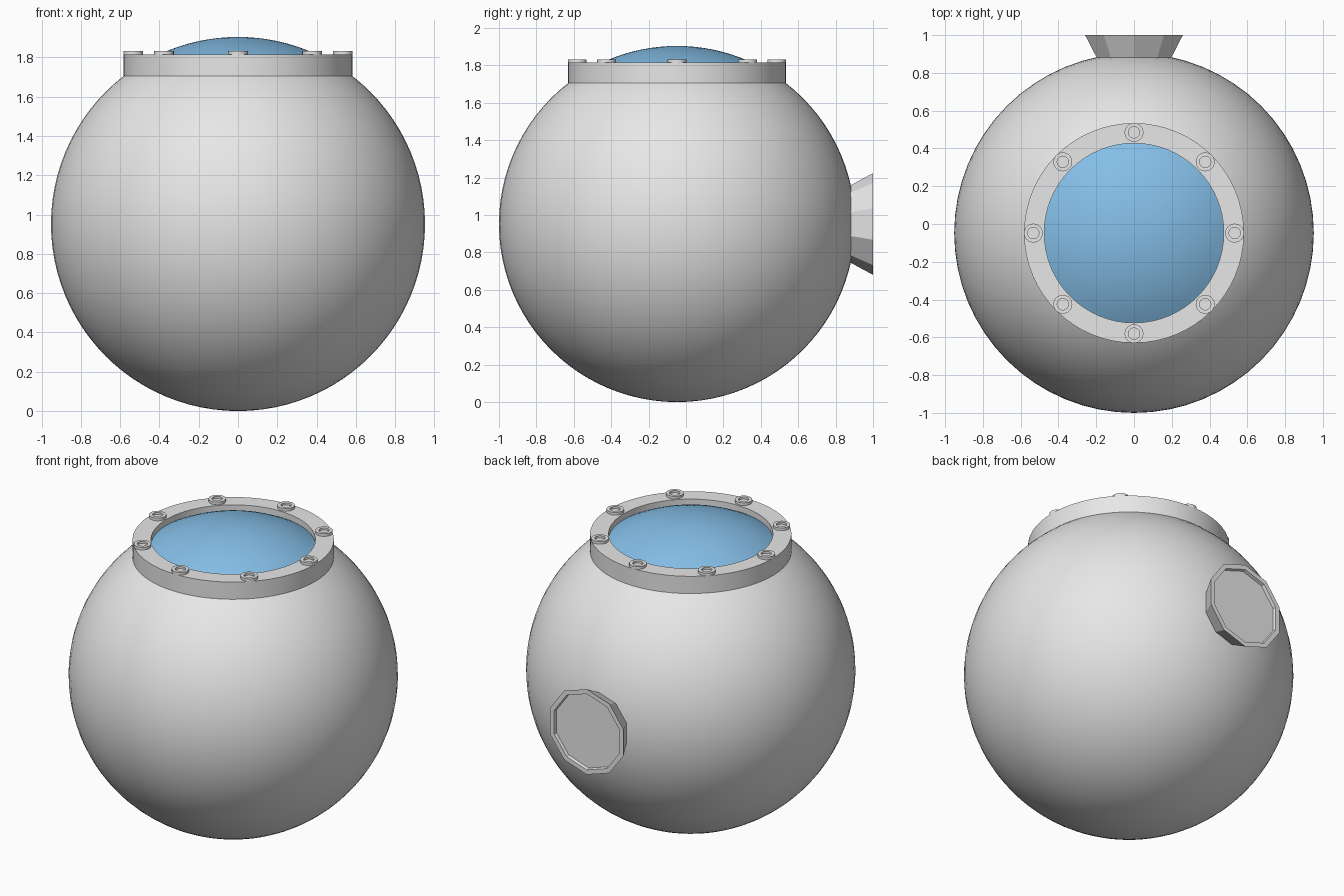
import bpy, bmesh
from math import sin, cos, pi, sqrt, asin, radians
from mathutils import Matrix, Vector

if "Cube" in bpy.data.objects:
    bpy.data.objects.remove(bpy.data.objects["Cube"], do_unlink=True)


def material(name, rgb):
    m = bpy.data.materials.new(name)
    m.use_nodes = True
    m.diffuse_color = (*rgb, 1)
    m.node_tree.nodes["Principled BSDF"].inputs["Base Color"].default_value = (*rgb, 1)
    return m


GREY = material("light grey metal", (0.8, 0.8, 0.8))
BLUE = material("blue glass", (0.27, 0.6, 0.93))

R = 0.952                           # shell radius
CENTRE = Vector((0, -0.048, R))     # shell centre
WINDOW = 0.475                      # window radius


def lathe(name, profile, segments, mat, matrix, smooth=None):
    """Spin a (radius, height) profile around local z."""
    bm = bmesh.new()
    verts = [bm.verts.new((r, 0, h)) for r, h in profile]
    edges = [bm.edges.new(pair) for pair in zip(verts, verts[1:])]
    bmesh.ops.spin(bm, geom=verts + edges, cent=(0, 0, 0), axis=(0, 0, 1),
                   angle=2 * pi, steps=segments, use_duplicate=False)
    bmesh.ops.remove_doubles(bm, verts=bm.verts, dist=1e-5)
    bmesh.ops.recalc_face_normals(bm, faces=bm.faces)
    mesh = bpy.data.meshes.new(name)
    bm.to_mesh(mesh)
    bm.free()
    mesh.materials.append(mat)
    obj = bpy.data.objects.new(name, mesh)
    obj.matrix_world = matrix
    bpy.context.collection.objects.link(obj)
    if smooth:
        bpy.ops.object.select_all(action='DESELECT')
        obj.select_set(True)
        bpy.context.view_layer.objects.active = obj
        bpy.ops.object.shade_smooth_by_angle(angle=radians(smooth))
    return obj


def arc(start, end, steps):
    """Shell profile between two angles measured from the top."""
    angles = [start + (end - start) * i / steps for i in range(steps + 1)]
    return [(R * sin(a), R * cos(a)) for a in angles]


at_centre = Matrix.Translation(CENTRE)
rim = asin(WINDOW / R)

# Round shell with the window cap continuing its curve
lathe("shell", arc(rim, pi, 40), 64, GREY, at_centre, 40)
glass = lathe("window_glass", arc(0, rim, 10), 64, BLUE, at_centre, 40)
if glass.data.polygons[0].normal.z < 0:
    glass.data.flip_normals()

# Flat flange around the window
top = 1.815 - R
lathe("window_flange",
      [(0.582, 1.70 - R), (0.582, top), (WINDOW, top), (WINDOW, 1.76 - R),
       (0.582, 1.70 - R)], 64, GREY, at_centre, 30)

# Eight hollow-headed bolts on the flange
for i in range(8):
    a = i * pi / 4
    spot = CENTRE + Vector((0.533 * cos(a), 0.533 * sin(a), top))
    lathe(f"flange_bolt_{i + 1}",
          [(0.05, -0.01), (0.05, 0.017), (0.03, 0.017), (0.03, 0.004), (0, 0.004)],
          24, GREY, Matrix.Translation(spot), 30)

# Ten-sided flared socket at the back, with a shallow recess
back = Matrix.Translation(CENTRE) @ Matrix.Rotation(-pi / 2, 4, 'X')
lathe("rear_socket",
      [(0.19, 0.9), (0.207, 0.928), (0.272, 1.048), (0.242, 1.048),
       (0.238, 1.028), (0, 1.028)],
      10, GREY, back @ Matrix.Rotation(pi / 2, 4, 'Z'))
